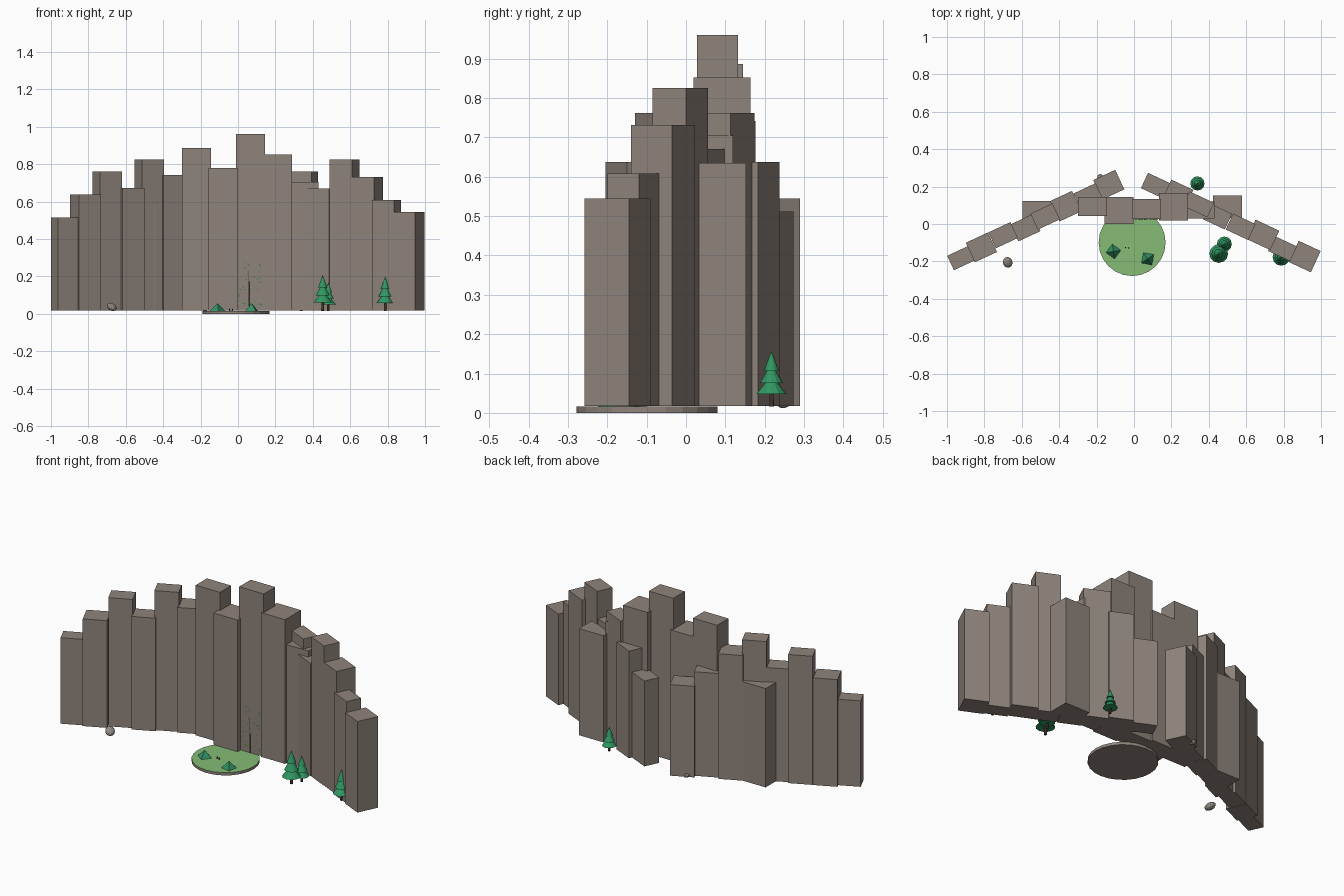
import bpy, math, random
from mathutils import Vector

random.seed(4)
cube = bpy.data.objects.get("Cube")
if cube:
    bpy.data.objects.remove(cube, do_unlink=True)

GROUND = 0.018


def material(name, r, g, b):
    m = bpy.data.materials.new(name)
    m.use_nodes = True
    m.diffuse_color = (r, g, b, 1)
    m.node_tree.nodes["Principled BSDF"].inputs["Base Color"].default_value = (r, g, b, 1)
    return m


CLIFF = material("cliff brown", 0.275, 0.23, 0.20)
STONE = material("stone grey", 0.30, 0.26, 0.23)
GRASS = material("grass green", 0.24, 0.50, 0.18)
PINE = material("pine green", 0.03, 0.31, 0.12)
BUSH = material("bush green", 0.03, 0.28, 0.12)
BARK = material("bark brown", 0.10, 0.06, 0.04)
LEAF = material("leaf green", 0.07, 0.22, 0.05)


def finish(name, *mats):
    o = bpy.context.object
    o.name = name
    for m in mats:
        o.data.materials.append(m)
    return o


def block(name, x, y, top, w, d, angle=0):
    bpy.ops.mesh.primitive_cube_add(size=1, location=(x, y, (top + GROUND) / 2),
                                    rotation=(0, 0, math.radians(angle)))
    o = finish(name, CLIFF)
    o.scale = (w, d, top - GROUND)
    return o


def cone(name, x, y, z, r1, r2, h, sides, mat, turn=0):
    bpy.ops.mesh.primitive_cone_add(vertices=sides, radius1=r1, radius2=r2, depth=h,
                                    location=(x, y, z + h / 2), rotation=(0, 0, turn))
    return finish(name, mat)


# Cliff columns: x, y, top, width, depth
centre = [
    (-0.08, 0.072, 0.78, 0.155, 0.145),
    (0.067, 0.08, 0.96, 0.157, 0.105),
    (0.21, 0.092, 0.852, 0.155, 0.145),
    (-0.223, 0.093, 0.886, 0.155, 0.103),
    (0.36, 0.075, 0.705, 0.14, 0.09),
    (0.5, 0.092, 0.635, 0.157, 0.12),
    (-0.52, 0.062, 0.59, 0.15, 0.12),
]
right_wing = [
    (-0.922, -0.181, 0.515, 0.13, 0.085),
    (-0.816, -0.125, 0.638, 0.13, 0.115),
    (-0.70, -0.06, 0.762, 0.13, 0.094),
    (-0.58, -0.02, 0.672, 0.13, 0.10),
    (-0.475, 0.04, 0.825, 0.13, 0.094),
    (-0.365, 0.095, 0.742, 0.13, 0.12),
    (-0.245, 0.15, 0.62, 0.13, 0.09),
    (-0.135, 0.21, 0.545, 0.13, 0.115),
]
left_wing = [
    (0.115, 0.205, 0.512, 0.13, 0.09),
    (0.235, 0.16, 0.638, 0.13, 0.11),
    (0.345, 0.105, 0.762, 0.145, 0.085),
    (0.446, 0.04, 0.67, 0.13, 0.092),
    (0.57, -0.015, 0.826, 0.132, 0.094),
    (0.689, -0.058, 0.731, 0.14, 0.114),
    (0.794, -0.132, 0.608, 0.13, 0.087),
    (0.913, -0.174, 0.545, 0.13, 0.125),
]
for group, columns, angle in (("centre", centre, 0), ("right", right_wing, 25), ("left", left_wing, -25)):
    for i, c in enumerate(columns):
        block(f"{group}_cliff_column_{i + 1}", *c, angle)

# Round clearing: stone slab with a grass top
bpy.ops.mesh.primitive_cylinder_add(vertices=24, radius=0.179, depth=0.016, location=(-0.01, -0.099, 0.008))
clearing = finish("grass_clearing", CLIFF, GRASS)
for p in clearing.data.polygons:
    p.material_index = int(p.normal.z > 0.5)


# Pine trees: trunk and three stacked cones
def pine(i, x, y, r, top):
    h = top - GROUND
    cone(f"pine_{i}_trunk", x, y, GROUND - 0.002, r * 0.17, r * 0.13, h * 0.35, 7, BARK)
    for tier, (start, end, size) in enumerate(((0.22, 0.56, 1), (0.42, 0.78, 0.76), (0.64, 1, 0.5))):
        cone(f"pine_{i}_tier_{tier + 1}", x, y, GROUND + h * start, r * size, 0, h * (end - start), 12, PINE)


for i, t in enumerate([(0.453, -0.158, 0.05, 0.208), (0.483, -0.107, 0.04, 0.167),
                       (0.787, -0.177, 0.046, 0.198), (0.339, 0.217, 0.038, 0.157)]):
    pine(i + 1, *t)

# Pointed bushes on the clearing
for i, (x, y, turn) in enumerate([(-0.11, -0.147, 0.15), (0.073, -0.186, 0.6)]):
    cone(f"bush_{i + 1}", x, y, 0.014, 0.042, 0, 0.042, 4, BUSH, turn)

# Loose stones
for i, (x, y, z, r) in enumerate([(-0.675, -0.205, 0.036, 0.028), (-0.18, 0.25, 0.025, 0.017)]):
    bpy.ops.mesh.primitive_ico_sphere_add(subdivisions=2, radius=r, location=(x, y, z), rotation=(0.4, 0.3, 0.6))
    o = finish(f"loose_stone_{i + 1}", STONE)
    o.scale = (0.95, 1.1, 0.7)

# Climbing vine: thin stem with scattered leaves on the cliff face
cone("vine_stem", 0.058, 0.025, GROUND, 0.003, 0.002, 0.21, 5, BARK)
verts, faces = [], []
for n in range(42):
    c = Vector((random.uniform(0.005, 0.13), 0.024, random.uniform(0.03, 0.275)))
    a, s = random.uniform(0, math.pi), random.uniform(0.003, 0.006)
    for k in range(4):
        q = a + k * math.pi / 2
        verts.append(c + Vector((s * math.cos(q), 0.003 * (k % 2), s * math.sin(q))))
    faces.append(range(4 * n, 4 * n + 4))
mesh = bpy.data.meshes.new("vine_leaves")
mesh.from_pydata(verts, [], faces)
mesh.materials.append(LEAF)
bpy.context.collection.objects.link(bpy.data.objects.new("vine_leaves", mesh))

# Small twigs lying on the grass
for i, x in enumerate((-0.045, -0.03)):
    cone(f"twig_{i + 1}", x, -0.125 - 0.004 * i, 0.015, 0.004, 0.002, 0.012, 5, BARK)
